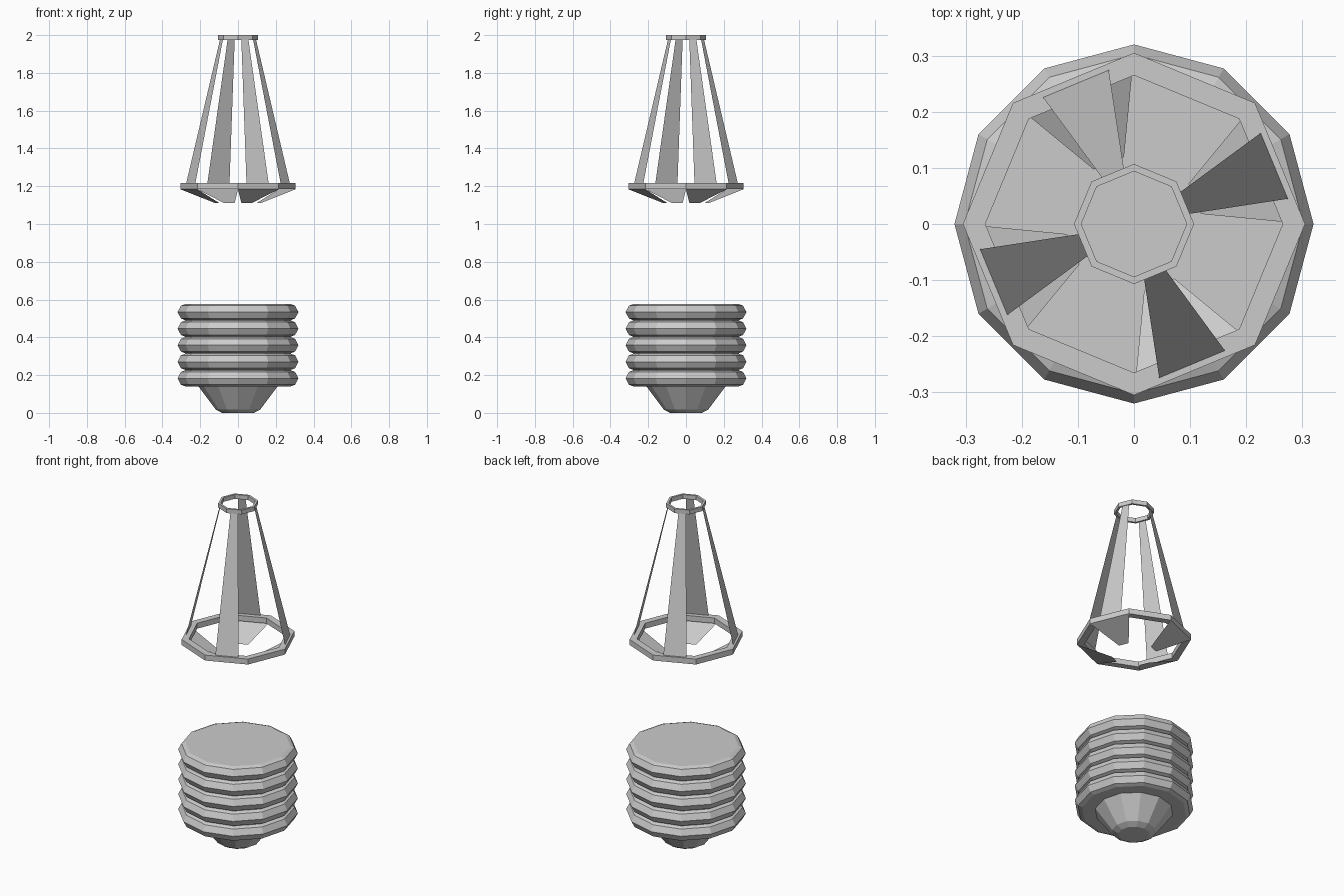
import bpy, bmesh
from math import pi, sin, cos

cube = bpy.data.objects.get("Cube")
if cube:
    bpy.data.objects.remove(cube, do_unlink=True)

grey = bpy.data.materials.new("light grey")
grey.use_nodes = True
colour = (0.6, 0.6, 0.6, 1)
grey.diffuse_color = colour
grey.node_tree.nodes["Principled BSDF"].inputs["Base Color"].default_value = colour


def finish(name, bm, fix_normals=True):
    if fix_normals:
        bmesh.ops.recalc_face_normals(bm, faces=bm.faces)
    mesh = bpy.data.meshes.new(name)
    bm.to_mesh(mesh)
    bm.free()
    mesh.materials.append(grey)
    obj = bpy.data.objects.new(name, mesh)
    bpy.context.collection.objects.link(obj)
    return obj


def lathe(name, profile, sides, closed=False):
    """Turn (radius, height) points round z; cap the ends unless closed."""
    bm = bmesh.new()
    rings = [[bm.verts.new((r * cos(2 * pi * i / sides), r * sin(2 * pi * i / sides), z))
              for i in range(sides)] for r, z in profile]
    pairs = list(zip(rings, rings[1:]))
    if closed:
        pairs.append((rings[-1], rings[0]))
    else:
        bm.faces.new(rings[0])
        bm.faces.new(rings[-1])
    for a, b in pairs:
        for i in range(sides):
            j = (i + 1) % sides
            bm.faces.new((a[i], a[j], b[j], b[i]))
    return finish(name, bm)


def blades(name, low, high):
    """Four flat tapered blades; each end is (distance, half width, height)."""
    bm = bmesh.new()
    for k in range(4):
        a = pi / 8 + k * pi / 2

        def corner(end, side):
            d, w, z = end
            return bm.verts.new((d * cos(a) - side * w * sin(a),
                                 d * sin(a) + side * w * cos(a), z))
        bm.faces.new((corner(low, -1), corner(low, 1), corner(high, 1), corner(high, -1)))
    return finish(name, bm, fix_normals=False)


# Screw base: five stacked bulging threads
threads = []
for n in range(5):
    mid = 0.183 + n * 0.0877
    for r, dz in ((0.28, -0.0425), (0.302, -0.034), (0.32, 0), (0.302, 0.034), (0.28, 0.0425)):
        threads.append((r, mid + dz))
lathe("screw_base", threads, 12)

# Tapered contact under the base
lathe("bottom_contact", [(0.085, 0), (0.118, 0.018), (0.21, 0.141)], 12)

# Octagonal hoops of the cage
for name, outer, inner, z0, z1 in (("top_hoop", 0.107, 0.094, 1.975, 2.0),
                                  ("lower_hoop", 0.305, 0.265, 1.184, 1.216)):
    lathe(name, [(outer, z0), (outer, z1), (inner, z1), (inner, z0)], 8, closed=True)

# Long struts between the hoops, and short tabs folding in below
blades("cage_struts", (0.273, 0.064, 1.205), (0.094, 0.02, 1.98))
blades("lower_tabs", (0.117, 0.029, 1.11), (0.305 * cos(pi / 8), 0.305 * sin(pi / 8), 1.184))
